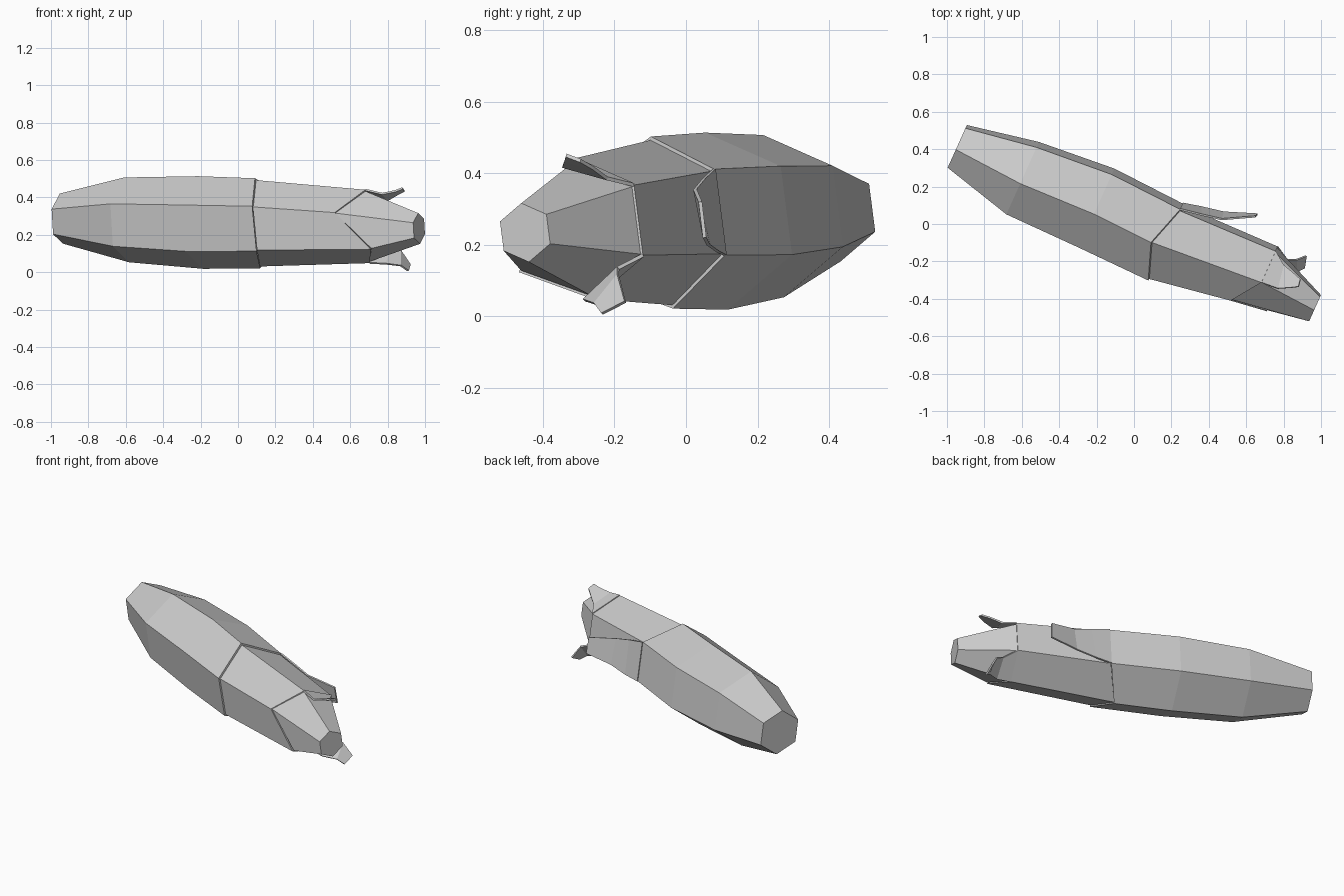
import bpy, bmesh
from math import sin, cos, radians
from mathutils import Vector

if "Cube" in bpy.data.objects:
    bpy.data.objects.remove(bpy.data.objects["Cube"])

SIDE = Vector((0.41, 0.91, 0)).normalized()
AXIS = Vector((0.91, -0.41, 0)).normalized()
UP = Vector((0, 0, 1))


def hexagon(centre, r, slide=(0,) * 6, scale=1.0):
    """Six corners around the long axis, each optionally slid along it."""
    pts = []
    for i in range(6):
        a = radians(98 - 60 * i)
        pts.append(Vector(centre) + r * scale * (cos(a) * SIDE + sin(a) * UP) + slide[i] * AXIS)
    return pts


def finish(name, bm):
    bmesh.ops.recalc_face_normals(bm, faces=bm.faces)
    me = bpy.data.meshes.new(name)
    bm.to_mesh(me)
    bm.free()
    ob = bpy.data.objects.new(name, me)
    bpy.context.collection.objects.link(ob)
    return ob


def loft(name, rings):
    bm = bmesh.new()
    rows = [[bm.verts.new(p) for p in ring] for ring in rings]
    for a, b in zip(rows, rows[1:]):
        for i in range(6):
            j = (i + 1) % 6
            bm.faces.new((a[i], a[j], b[j], b[i]))
    bm.faces.new(rows[0])
    bm.faces.new(rows[-1])
    return finish(name, bm)


def flap(name, rows):
    bm = bmesh.new()
    vs = [[bm.verts.new(p) for p in row] for row in rows]
    for a, b in zip(vs, vs[1:]):
        bm.faces.new((a[0], a[1], b[1], b[0]))
    ob = finish(name, bm)
    mod = ob.modifiers.new("thickness", "SOLIDIFY")
    mod.thickness = 0.01
    mod.offset = 0
    return ob


# Section positions, from the wide left end to the narrow right end
seam1 = ((0.15, -0.088, 0.262), 0.243)
slide1 = (-0.05, 0.02, 0.02, -0.05, 0.03, 0.02)
seam2 = ((0.72, -0.30, 0.245), 0.198)
slide2 = (-0.03, -0.03, -0.03, -0.03, 0.06, -0.14)
outer_end = hexagon(*seam1, slide1)
middle_end = hexagon(*seam2, slide2)

# Outer shell
loft("outer_shell", [
    hexagon((-0.945, 0.415, 0.287), 0.135),
    hexagon((-0.595, 0.245, 0.28), 0.229),
    hexagon((-0.20, 0.085, 0.266), 0.25),
    outer_end])

# Stepped-in middle layer and tapering core
loft("middle_layer", [hexagon(*seam1, slide1, 0.96), middle_end])
loft("core_tip", [
    hexagon(*seam2, slide2, 0.96),
    hexagon((0.968, -0.45, 0.234), 0.083)])

# Torn flaps curling away from the seams
flap("side_flap", [
    (outer_end[1], outer_end[2]),
    ((0.36, 0.05, 0.385), (0.36, 0.09, 0.18)),
    ((0.47, 0.025, 0.355), (0.48, 0.062, 0.20)),
    ((0.65, 0.04, 0.32), (0.66, 0.052, 0.22))])
flap("upper_flap", [
    (middle_end[0], middle_end[1]),
    ((0.77, -0.345, 0.42), (0.80, -0.22, 0.385)),
    ((0.84, -0.34, 0.434), (0.85, -0.26, 0.415)),
    ((0.88, -0.335, 0.45), (0.89, -0.295, 0.435))])
flap("lower_flap", [
    (middle_end[3], middle_end[2]),
    ((0.79, -0.285, 0.045), (0.82, -0.19, 0.135)),
    ((0.87, -0.255, 0.035), (0.87, -0.19, 0.115)),
    ((0.91, -0.235, 0.007), (0.92, -0.17, 0.04))])
